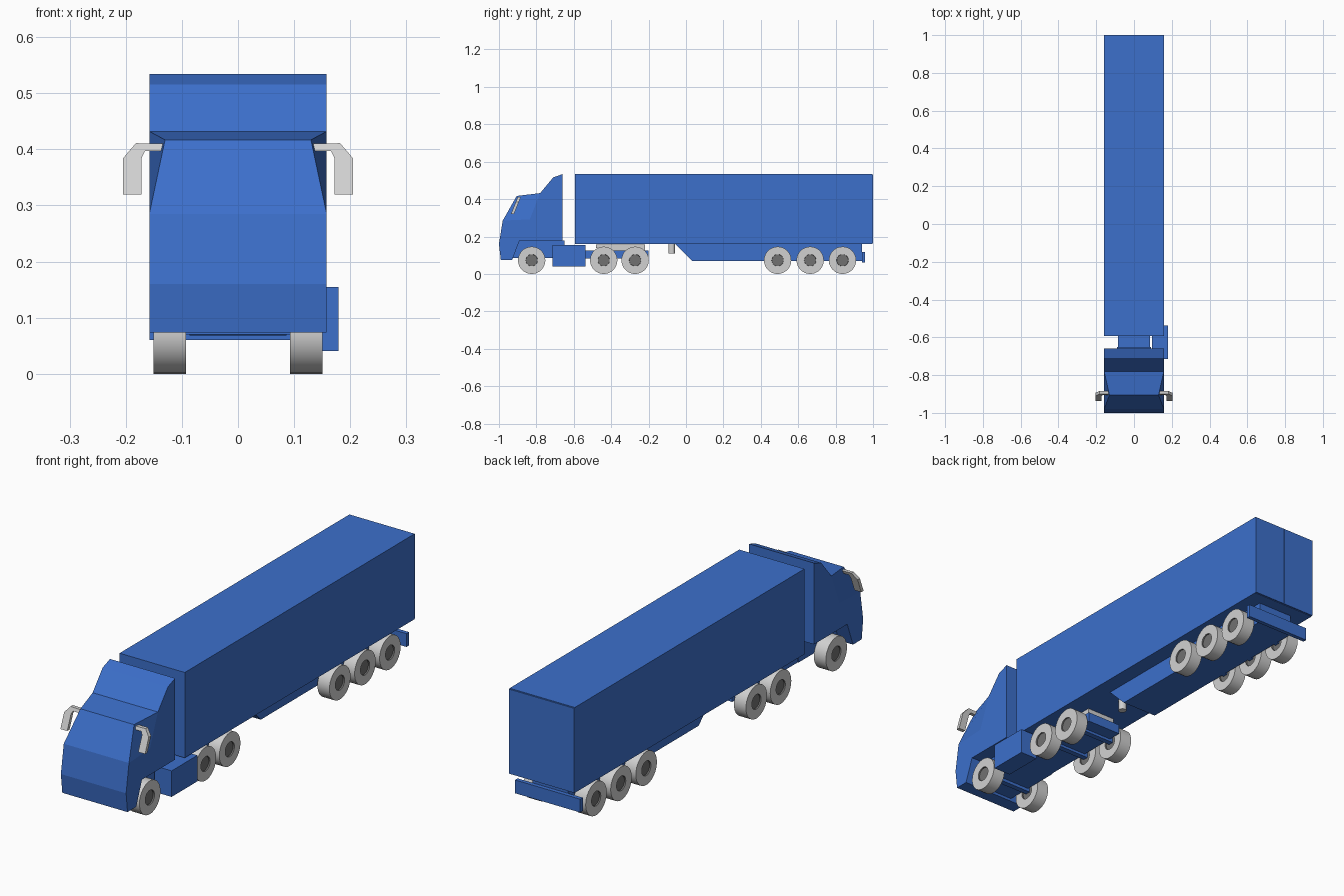
import bpy, bmesh, math
from mathutils import Matrix

cube = bpy.data.objects.get("Cube")
if cube:
    bpy.data.objects.remove(cube, do_unlink=True)


def material(name, rgb):
    m = bpy.data.materials.new(name)
    m.use_nodes = True
    m.diffuse_color = (*rgb, 1)
    m.node_tree.nodes["Principled BSDF"].inputs["Base Color"].default_value = (*rgb, 1)
    return m


BLUE = material("truck blue", (0.045, 0.16, 0.6))
LIGHT = material("light grey", (0.64, 0.64, 0.64))
DARK = material("hub grey", (0.165, 0.165, 0.165))


def finish(bm, name, *mats):
    bmesh.ops.recalc_face_normals(bm, faces=bm.faces)
    me = bpy.data.meshes.new(name)
    bm.to_mesh(me)
    bm.free()
    ob = bpy.data.objects.new(name, me)
    for m in mats:
        me.materials.append(m)
    bpy.context.collection.objects.link(ob)
    return ob


def box(name, x, y, z, mat=BLUE):
    bm = bmesh.new()
    bmesh.ops.create_cube(bm, size=1)
    for v in bm.verts:
        for i, span in enumerate((x, y, z)):
            v.co[i] = span[0] if v.co[i] < 0 else span[1]
    return finish(bm, name, mat)


def extrude_side(name, profile, half, mat=BLUE):
    """Extrude a (y, z) profile across the width."""
    bm = bmesh.new()
    f = bm.faces.new([bm.verts.new((-half, y, z)) for y, z in profile])
    out = bmesh.ops.extrude_face_region(bm, geom=[f])["geom"]
    bmesh.ops.translate(bm, vec=(2 * half, 0, 0),
                        verts=[v for v in out if isinstance(v, bmesh.types.BMVert)])
    return finish(bm, name, mat)


W = 0.158

# Cab shell: side outline, with the windscreen corner pulled in and chamfered
outline = [(-0.99, 0.074), (-1.0, 0.16), (-0.98, 0.285), (-0.905, 0.417),
           (-0.78, 0.432), (-0.71, 0.516), (-0.66, 0.534), (-0.66, 0.178),
           (-0.89, 0.178), (-0.93, 0.074)]
CORNER = 3
bm = bmesh.new()
sides = []
for s in (-1, 1):
    ring = [bm.verts.new((s * (0.13 if i == CORNER else W), y, z))
            for i, (y, z) in enumerate(outline)]
    notch = bm.verts.new((s * W, -0.835, 0.292))
    bm.faces.new([notch if i == CORNER else v for i, v in enumerate(ring)])
    bm.faces.new(ring[CORNER - 1:CORNER + 2] + [notch])
    sides.append(ring)
a, b = sides
for i in range(len(a)):
    j = (i + 1) % len(a)
    bm.faces.new((a[i], a[j], b[j], b[i]))
finish(bm, "cab", BLUE)

# Tractor underbody
box("cab_floor", (-0.09, 0.09), (-0.93, -0.65), (0.084, 0.178))
box("tractor_chassis", (-0.084, 0.084), (-0.66, -0.2), (0.082, 0.125))
box("side_tank", (0.095, 0.179), (-0.715, -0.537), (0.041, 0.155))
extrude_side("coupling_plate", [(-0.48, 0.158), (-0.48, 0.14), (-0.44, 0.125),
                                (-0.22, 0.125), (-0.22, 0.158)], 0.07, LIGHT)

# Trailer
box("trailer_body", (-W, W), (-0.594, 0.995), (0.16, 0.534))
for name, x in (("right_door", (-W, -0.001)), ("left_door", (0.001, W))):
    box(name, x, (0.994, 1.0), (0.162, 0.532))
extrude_side("trailer_chassis", [(-0.06, 0.162), (0.035, 0.068),
                                 (0.94, 0.068), (0.94, 0.162)], 0.086)
box("rear_bumper", (-W, W), (0.94, 0.958), (0.06, 0.118))
bm = bmesh.new()
bmesh.ops.create_cone(bm, cap_ends=True, segments=16, radius1=0.017, radius2=0.017,
                      depth=0.052, matrix=Matrix.Translation((0, -0.077, 0.136)))
finish(bm, "support_post", LIGHT)


# Wheels with recessed dark hubs on both caps
def wheel(name, x, y, r=0.073, hub=0.032):
    bm = bmesh.new()
    bmesh.ops.create_cone(bm, cap_ends=True, segments=32, radius1=r, radius2=r, depth=0.058)
    caps = [f for f in bm.faces if len(f.verts) > 4]
    bmesh.ops.inset_individual(bm, faces=caps, thickness=r - hub, use_even_offset=True)
    for f in caps:
        f.material_index = 1
    bmesh.ops.inset_individual(bm, faces=caps, thickness=0.001, depth=-0.006)
    bm.transform(Matrix.Translation((x, y, r)) @ Matrix.Rotation(math.pi / 2, 4, 'Y'))
    ob = finish(bm, name, LIGHT, DARK)
    bpy.context.view_layer.objects.active = ob
    bpy.ops.object.select_all(action='DESELECT')
    ob.select_set(True)
    bpy.ops.object.shade_smooth_by_angle(angle=math.radians(30))


axles = {"front": -0.825, "drive_front": -0.44, "drive_rear": -0.272,
         "trailer_front": 0.49, "trailer_middle": 0.664, "trailer_rear": 0.837}
for axle, y in axles.items():
    for side, s in (("left", 1), ("right", -1)):
        wheel(f"{axle}_wheel_{side}", s * 0.122, y)
    box(f"{axle}_axle", (-0.1, 0.1), (y - 0.012, y + 0.012), (0.07, 0.094))

# Mirrors: arm and hanging housing, leaning forward
mirror = [(0.128, 0.41), (0.182, 0.411), (0.205, 0.384), (0.205, 0.32),
          (0.172, 0.32), (0.172, 0.384), (0.166, 0.397), (0.128, 0.397)]
for side, s in (("left", 1), ("right", -1)):
    bm = bmesh.new()
    f = bm.faces.new([bm.verts.new((s * x, -0.9 - (0.41 - z) * 0.4, z)) for x, z in mirror])
    out = bmesh.ops.extrude_face_region(bm, geom=[f])["geom"]
    bmesh.ops.translate(bm, vec=(0, 0.016, 0),
                        verts=[v for v in out if isinstance(v, bmesh.types.BMVert)])
    finish(bm, f"mirror_{side}", LIGHT)
